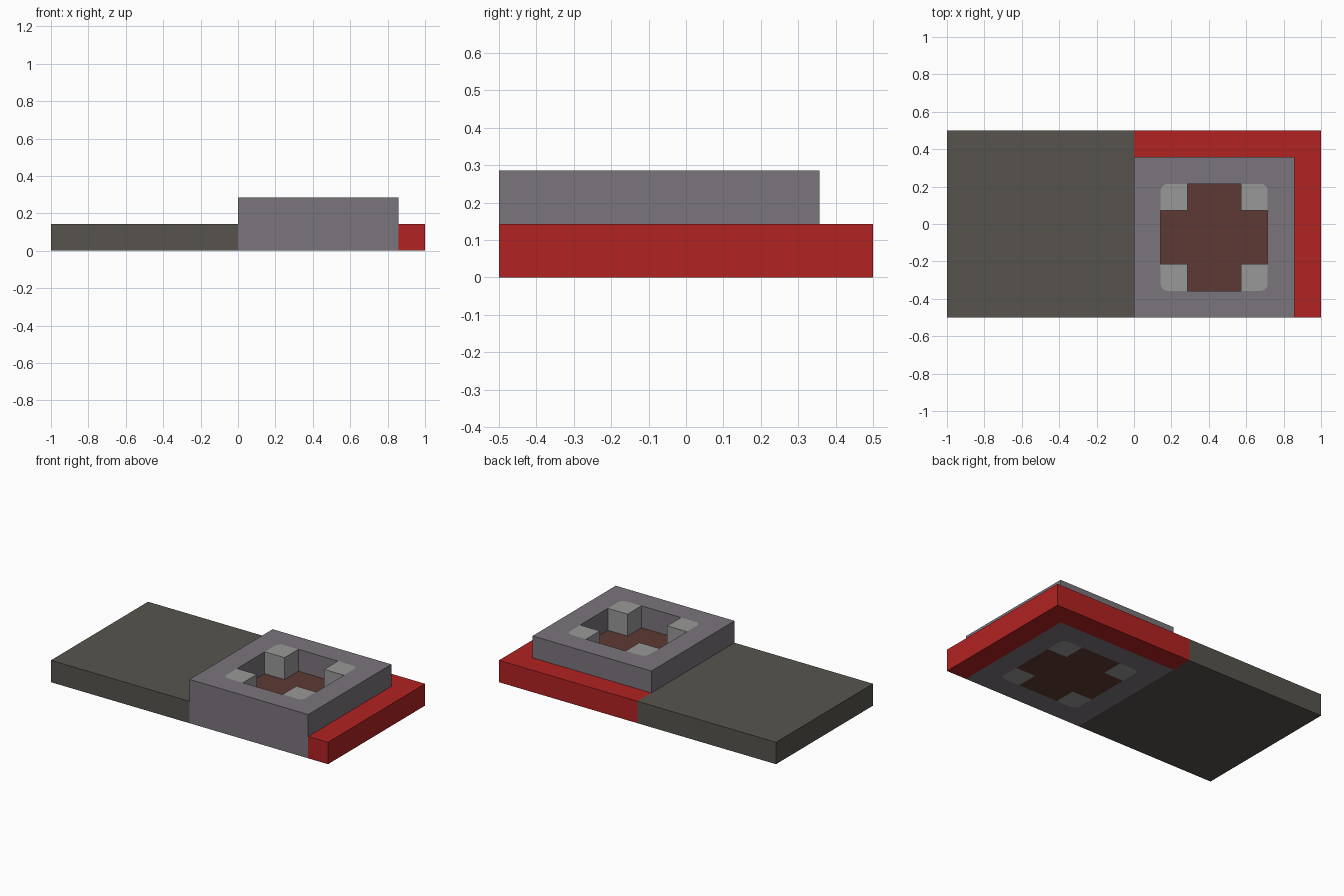
import bpy
import math

cube = bpy.data.objects.get("Cube")
if cube:
    bpy.data.objects.remove(cube, do_unlink=True)

U = 1 / 7                 # one grid module
CX, CY = 3 * U, -0.5 * U  # centre of the raised frame
R = 0.036                 # corner radius of the opening


def material(name, rgb):
    lin = [((c / 255 + 0.055) / 1.055) ** 2.4 for c in rgb] + [1.0]
    m = bpy.data.materials.new(name)
    m.use_nodes = True
    m.diffuse_color = lin
    m.node_tree.nodes["Principled BSDF"].inputs["Base Color"].default_value = lin
    return m


def prism(name, outlines, z0, z1, mat):
    """Extrude closed outlines (an inner outline makes a hole) from z0 to z1."""
    cu = bpy.data.curves.new(name, "CURVE")
    cu.dimensions = "2D"
    cu.fill_mode = "BOTH"
    cu.extrude = (z1 - z0) / 2
    for pts in outlines:
        s = cu.splines.new("POLY")
        s.points.add(len(pts) - 1)
        for p, (x, y) in zip(s.points, pts):
            p.co = (x, y, 0, 1)
        s.use_cyclic_u = True
        s.use_smooth = False
    cu.materials.append(mat)
    ob = bpy.data.objects.new(name, cu)
    ob.location.z = (z0 + z1) / 2
    bpy.context.collection.objects.link(ob)
    bpy.ops.object.select_all(action="DESELECT")
    ob.select_set(True)
    bpy.context.view_layer.objects.active = ob
    bpy.ops.object.convert(target="MESH")
    return ob


def rect(x0, y0, x1, y1):
    return [(x0, y0), (x1, y0), (x1, y1), (x0, y1)]


def round_corner(quadrant, half):
    """Arc at one corner of a square centred on the frame."""
    mid = math.pi / 4 + quadrant * math.pi / 2
    sx, sy = round(math.cos(mid) * 1.4142), round(math.sin(mid) * 1.4142)
    arc = [mid + math.radians(a) for a in range(-45, 46, 15)]
    return sx, sy, [(CX + sx * (half - R) + R * math.cos(a),
                     CY + sy * (half - R) + R * math.sin(a)) for a in arc]


dark = material("dark olive grey", (87, 84, 77))
red = material("red", (178, 34, 34))
grey = material("purple grey", (122, 117, 124))
brown = material("brown", (93, 58, 51))
light = material("light grey", (153, 153, 152))

# Ground slabs
prism("plain_slab", [rect(-1, -0.5, 0, 0.5)], 0, U, dark)
prism("red_border", [[(6 * U, -0.5), (1, -0.5), (1, 0.5), (0, 0.5),
                      (0, 2.5 * U), (6 * U, 2.5 * U)]], 0, U, red)

# Raised frame with a rounded square opening
opening = []
for q in range(4):
    opening += round_corner(q, 2 * U)[2]
prism("raised_frame", [rect(0, -0.5, 6 * U, 2.5 * U), opening], 0, 2 * U, grey)

# Cross-shaped floor inside the opening
cross = []
for sx, sy in ((1, 1), (-1, 1), (-1, -1), (1, -1)):
    arm = [(2, 1), (1, 1), (1, 2)]
    if sx * sy < 0:
        arm.reverse()
    cross += [(CX + sx * a * U, CY + sy * b * U) for a, b in arm]
prism("cross_floor", [cross], 0, U, brown)

# Corner posts, rounded on their outer corner
for q in range(4):
    sx, sy, arc = round_corner(q, 2 * U)
    first, last = ((2, 1), (1, 2)) if sx * sy > 0 else ((1, 2), (2, 1))
    pts = [(CX + sx * a * U, CY + sy * b * U) for a, b in (last, (1, 1), first)]
    name = ("back" if sy > 0 else "front") + ("_left" if sx > 0 else "_right") + "_post"
    prism(name, [pts + arc], 0, 2 * U, light)
